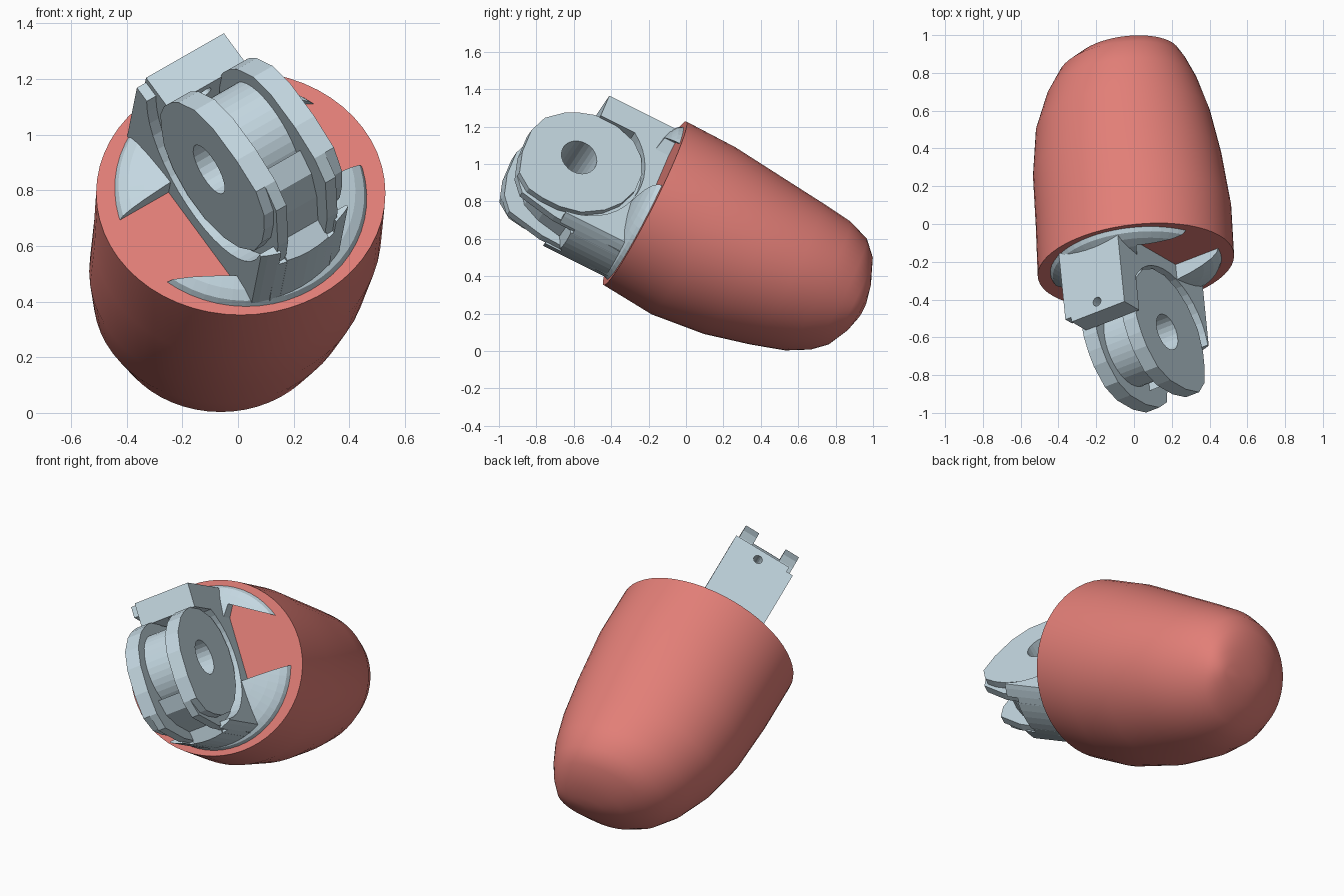
import bpy, bmesh, math
from mathutils import Matrix, Vector

cube = bpy.data.objects.get("Cube")
if cube:
    bpy.data.objects.remove(cube)


def material(name, color):
    m = bpy.data.materials.new(name)
    m.use_nodes = True
    m.diffuse_color = color
    m.node_tree.nodes["Principled BSDF"].inputs["Base Color"].default_value = color
    return m


RED = material("coral red", (0.76, 0.21, 0.185, 1))
GRAY = material("pale blue gray", (0.55, 0.68, 0.75, 1))

# Frames: the hinge runs along the knuckle's local x, forward is local -y
ORIGIN = Vector((0.01, -0.22, 0.79))
forward = Vector((0.1, -1, 0.5)).normalized()
hinge = Vector((0.82, 0.36, 0.45))
hinge = (hinge - forward * hinge.dot(forward)).normalized()
up = forward.cross(hinge)


def frame(x, y, z):
    return Matrix.Translation(ORIGIN) @ Matrix((x, y, z)).transposed().to_4x4()


KNUCKLE = frame(hinge, -forward, up)
PAD = frame(Vector((1, 0.1, 0)), Vector((0, 0.894, -0.447)), Vector((0, 0.447, 0.894)))


def finish(name, bm, mat, matrix):
    bmesh.ops.recalc_face_normals(bm, faces=bm.faces)
    bm.transform(matrix)
    me = bpy.data.meshes.new(name)
    bm.to_mesh(me)
    bm.free()
    me.materials.append(mat)
    ob = bpy.data.objects.new(name, me)
    bpy.context.collection.objects.link(ob)
    return ob


def prism(name, outline, a, b, axis="x"):
    """Extrude an outline of (forward, up) along x, (x, up) along y or (x, forward) along z."""
    place = {"x": lambda p, t: (t, -p[0], p[1]),
             "y": lambda p, t: (p[0], -t, p[1]),
             "z": lambda p, t: (p[0], -p[1], t)}[axis]
    bm = bmesh.new()
    ends = [[bm.verts.new(place(p, t)) for p in outline] for t in (a, b)]
    n = len(outline)
    for ring in ends:
        bm.faces.new(ring)
    for i in range(n):
        j = (i + 1) % n
        bm.faces.new((ends[0][i], ends[0][j], ends[1][j], ends[1][i]))
    return finish(name, bm, GRAY, KNUCKLE)


def circle(u, v, r, n=40):
    return [(u + r * math.cos(math.tau * i / n), v + r * math.sin(math.tau * i / n)) for i in range(n)]


def rect(u0, u1, v0, v1):
    return [(u0, v0), (u1, v0), (u1, v1), (u0, v1)]


def cut(ob, *cutters, operation="DIFFERENCE"):
    for c in cutters:
        c.hide_render = True
        c.hide_set(True)
        mod = ob.modifiers.new("cut", "BOOLEAN")
        mod.operation = operation
        mod.solver = "EXACT"
        mod.object = c


def loft(name, rings, mat, matrix, tip, n=56):
    """Skin rings of (depth, left, right, bottom, top), closed by a flat base and a tip."""
    bm = bmesh.new()
    rows = []
    for s, l, r, b, t in rings:
        row = []
        for i in range(n):
            c, d = math.cos(math.tau * i / n), math.sin(math.tau * i / n)
            x = (l + r) / 2 + (r - l) / 2 * c
            z = (b + t) / 2 + (t - b) / 2 * d
            row.append(bm.verts.new((x, s, z)))
        rows.append(row)
    bm.faces.new(rows[0])
    end = bm.verts.new(tip)
    for i in range(n):
        j = (i + 1) % n
        for p, q in zip(rows, rows[1:]):
            bm.faces.new((p[i], p[j], q[j], q[i]))
        bm.faces.new((rows[-1][i], rows[-1][j], end))
    return finish(name, bm, mat, matrix)


# Soft fingertip pad
pad = loft("fingertip_pad", [
    (0, -.52, .52, -.49, .49), (.3, -.53, .505, -.515, .485),
    (.6, -.545, .455, -.482, .455), (.85, -.53, .395, -.42, .43),
    (1.03, -.475, .33, -.365, .408), (1.15, -.41, .27, -.3, .365),
    (1.22, -.325, .23, -.235, .29), (1.27, -.21, .19, -.13, .16),
    (1.29, -.1, .12, -.05, .07)], RED, PAD, (0.01, 1.295, 0.01))
bpy.context.view_layer.objects.active = pad
pad.select_set(True)
bpy.ops.object.shade_smooth_by_angle(angle=math.radians(40))
pad.select_set(False)

# Domed collar, split by a bow-tie slot across the base
dome = [(0.03, -.455, .455, -.455, .455)]
for k in range(7):
    a = k / 7 * math.pi / 2
    r = 0.455 * math.cos(a)
    dome.append((-0.1 * math.sin(a), -r, r, -r, r))
collar = loft("domed_collar", dome, GRAY, KNUCKLE, (0, -0.1, 0))
half = [(-.6, .14), (.1, .14), (.2, .3), (.42, .16), (.6, .05)]
slot = prism("slot_cutter", half + [(-x, -w) for x, w in half], -.1, .3, "y")
cut(collar, slot)

# Hinge centre and shared cutters
HF, HW = 0.437, -0.02
CENTRE = -0.03
pin_cutter = prism("pin_hole_cutter", circle(HF, HW, 0.1, 24), -.5, .5)
recess_cutter = prism("recess_cutter", circle(HF, HW, 0.365), -.5, .5)
# Round underside shared by the knuckle parts
underside = [p for p in circle(CENTRE, 0, .435, 64) if p[1] < -0.001]
underside_limit = prism("underside_limit", underside + [(.5, .6), (-.5, .6)], -.2, 1, "y")

# Knuckle core, hollowed round the barrel
core = prism("knuckle_core", rect(-.03, .3, -.425, .41), -.18, .12)
cut(core, recess_cutter)
cut(core, underside_limit, operation="INTERSECT")

# Top block with a screw hole
block = prism("top_block", rect(-.03, .42, .27, .41), -.18, .16)
cut(block, prism("screw_hole_cutter", circle(-.01, .36, .025, 16), .2, .6, "z"))

# Barrel between the side plates
barrel = prism("hinge_barrel", circle(HF, HW, 0.22), -.13, .07)
cut(barrel, pin_cutter)

# Side plates, raised faces and recessed flanges on both sides
nose = [(.3, .265), (.37, .28), (.45, .27), (.53, .24), (.6, .2), (.69, .11), (.73, 0),
        (.73, -.15), (.7, -.28)]
plate_outline = [(-.03, .26)] + nose + [(.64, -.36), (.43, -.405), (-.03, -.42)]
face_outline = [(.09, .06), (.13, .16), (.2, .23)] + nose + [
    (.62, -.345), (.53, -.36), (.43, -.36), (.31, -.33), (.2, -.25), (.13, -.16), (.09, -.05)]
for side, s in (("left", 1), ("right", -1)):
    plate = prism(side + "_side_plate", plate_outline, CENTRE + s * .085, CENTRE + s * .13)
    raised = prism(side + "_hinge_face", face_outline, CENTRE + s * .125, CENTRE + s * .17)
    flange = prism(side + "_flange", rect(-.03, .39, -.43, .405), CENTRE + s * .12, CENTRE + s * .19)
    cut(plate, pin_cutter)
    cut(raised, pin_cutter)
    cut(flange, recess_cutter)
    cut(flange, underside_limit, operation="INTERSECT")

# Lower bridge with a sloping cable channel between the plates
bridge = prism("lower_bridge", [(-.03, -.45), (.3, -.45), (.34, -.36), (.48, -.33), (.58, -.28),
                                (.63, -.2), (-.03, -.2)], -.12, .06)
cut(bridge, underside_limit, operation="INTERSECT")
